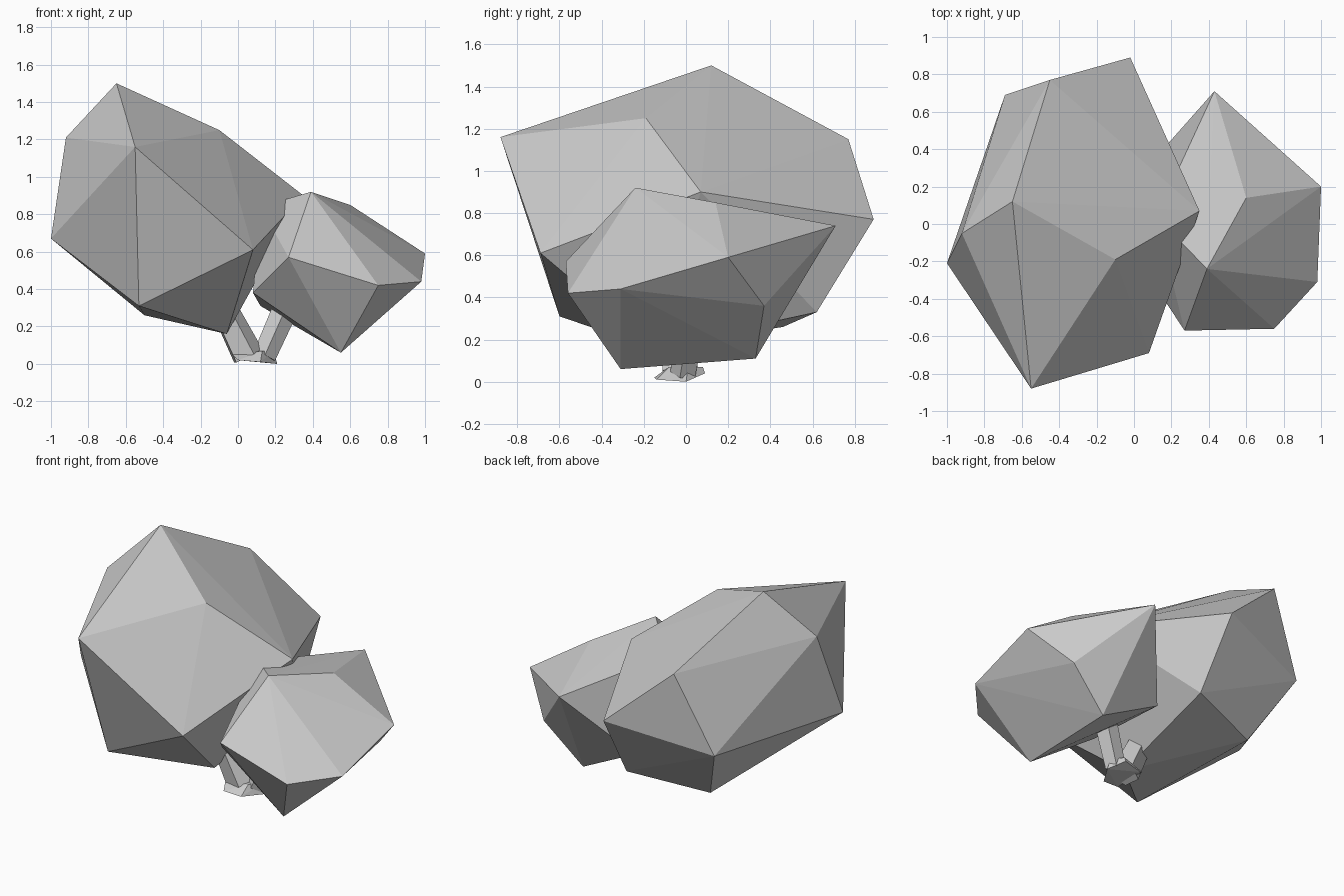
import bpy, bmesh, math
from mathutils import Vector

if "Cube" in bpy.data.objects:
    bpy.data.objects.remove(bpy.data.objects["Cube"])


def finish(name, bm):
    bmesh.ops.recalc_face_normals(bm, faces=bm.faces)
    mesh = bpy.data.meshes.new(name)
    bm.to_mesh(mesh)
    bm.free()
    bpy.context.collection.objects.link(bpy.data.objects.new(name, mesh))


def faceted_clump(name, corners):
    """Closed faceted lump spanned around a few corner points."""
    bm = bmesh.new()
    for c in corners:
        bm.verts.new(c)
    bmesh.ops.convex_hull(bm, input=bm.verts)
    finish(name, bm)


def limb(name, start, end, r0, r1, sides=5):
    """Tapered low-poly branch between two points."""
    start, end = Vector(start), Vector(end)
    axis = end - start
    bm = bmesh.new()
    bmesh.ops.create_cone(bm, cap_ends=True, segments=sides,
                          radius1=r0, radius2=r1, depth=axis.length)
    m = axis.to_track_quat('Z', 'Y').to_matrix().to_4x4()
    m.translation = (start + end) / 2
    bm.transform(m)
    finish(name, bm)


# Large foliage clump
faceted_clump("large_foliage", [
    (-.65, .12, 1.50), (-.55, -.88, 1.16), (-.10, -.19, 1.25),
    (-.92, -.05, 1.21), (-1.0, -.21, .67), (.08, -.69, .61),
    (.35, .07, .90), (-.45, .77, 1.15), (-.02, .89, .77),
    (-.69, .69, .64), (-.53, -.60, .31), (-.06, -.16, .16),
    (-.50, .46, .26), (0, .62, .33)])

# Small foliage clump
faceted_clump("small_foliage", [
    (.39, -.24, .92), (.60, .14, .85), (.43, .71, .74),
    (1.0, .20, .59), (.98, -.31, .44), (.75, -.56, .42),
    (.27, -.57, .57), (.55, -.31, .06), (.52, .33, .11),
    (.78, .37, .36), (.12, .36, .31), (.08, -.28, .38),
    (.12, .04, .84)])

# Stump at the ground, slightly tilted
faceted_clump("trunk_base", [
    (.21, 0, 0), (.14, .09, .04), (0, .06, .03), (0, -.15, .02),
    (.12, -.14, .01), (.19, .01, .07), (.14, .08, .07),
    (-.03, .04, .05), (-.03, -.09, .05), (.13, -.08, .07)])

# Forked branches reaching into each clump
limb("left_branch", (.05, -.03, .04), (-.12, -.05, .38), .09, .07)
limb("right_branch", (.14, -.01, .04), (.30, .05, .40), .065, .075)
